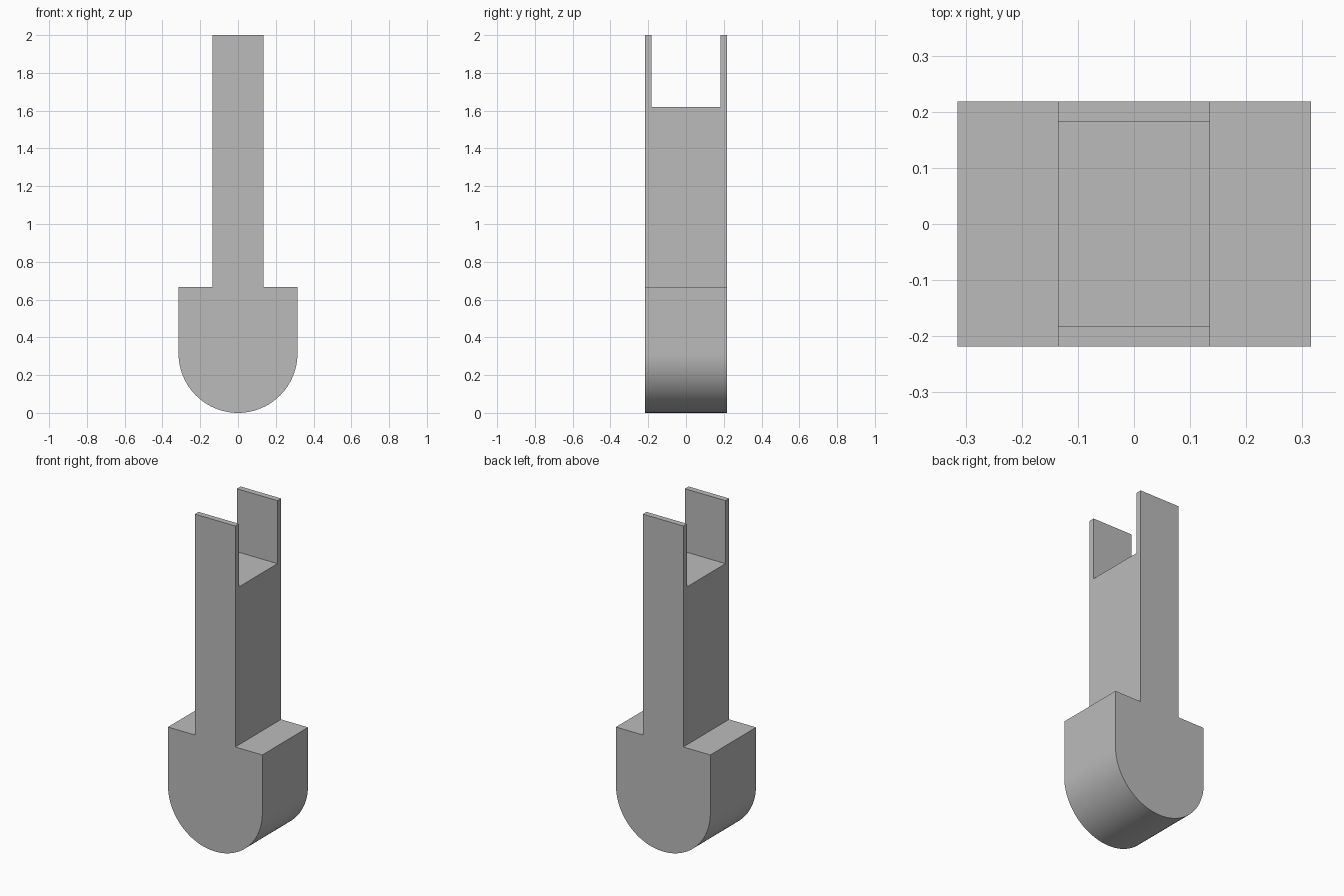
import bpy
import bmesh
from math import cos, sin, pi, radians

cube = bpy.data.objects.get("Cube")
if cube:
    bpy.data.objects.remove(cube, do_unlink=True)

HALF_DEPTH = 0.218
BASE_R, SHOULDER_Z = 0.315, 0.667
STEM_HALF, TOP_Z = 0.135, 2.0
SLOT_HALF, SLOT_Z = 0.183, 1.62
ARC_STEPS = 48

grey = bpy.data.materials.new("plain grey")
grey.use_nodes = True
colour = (0.5, 0.5, 0.5, 1)
grey.diffuse_color = colour
grey.node_tree.nodes["Principled BSDF"].inputs["Base Color"].default_value = colour


def extrude_profile(name, points, half_depth):
    """Extrude an (x, z) outline symmetrically along y."""
    bm = bmesh.new()
    face = bm.faces.new([bm.verts.new((x, -half_depth, z)) for x, z in points])
    result = bmesh.ops.extrude_face_region(bm, geom=[face])
    moved = [g for g in result["geom"] if isinstance(g, bmesh.types.BMVert)]
    bmesh.ops.translate(bm, verts=moved, vec=(0, 2 * half_depth, 0))
    bmesh.ops.recalc_face_normals(bm, faces=bm.faces)
    mesh = bpy.data.meshes.new(name)
    bm.to_mesh(mesh)
    bm.free()
    mesh.materials.append(grey)
    obj = bpy.data.objects.new(name, mesh)
    bpy.context.collection.objects.link(obj)
    return obj


# Rounded foot and straight stem as one outline
angles = [pi + pi * i / ARC_STEPS for i in range(ARC_STEPS + 1)]
outline = [(BASE_R * cos(a), BASE_R + BASE_R * sin(a)) for a in angles]
right_side = [(BASE_R, SHOULDER_Z), (STEM_HALF, SHOULDER_Z), (STEM_HALF, TOP_Z)]
outline += right_side + [(-x, z) for x, z in reversed(right_side)]
body = extrude_profile("forked_stem", outline, HALF_DEPTH)

# Slot through the top, leaving two thin prongs
w = 2 * STEM_HALF
slot = extrude_profile("slot_cutter", [(-w, SLOT_Z), (w, SLOT_Z),
                                       (w, TOP_Z + w), (-w, TOP_Z + w)], SLOT_HALF)
slot.hide_render = True
cut = body.modifiers.new("slot", "BOOLEAN")
cut.operation = "DIFFERENCE"
cut.solver = "EXACT"
cut.object = slot

bpy.ops.object.select_all(action="DESELECT")
bpy.context.view_layer.objects.active = body
body.select_set(True)
bpy.ops.object.modifier_apply(modifier=cut.name)
bpy.data.objects.remove(slot, do_unlink=True)

# Smooth round underside, sharp corners
bpy.ops.object.shade_smooth_by_angle(angle=radians(30))
